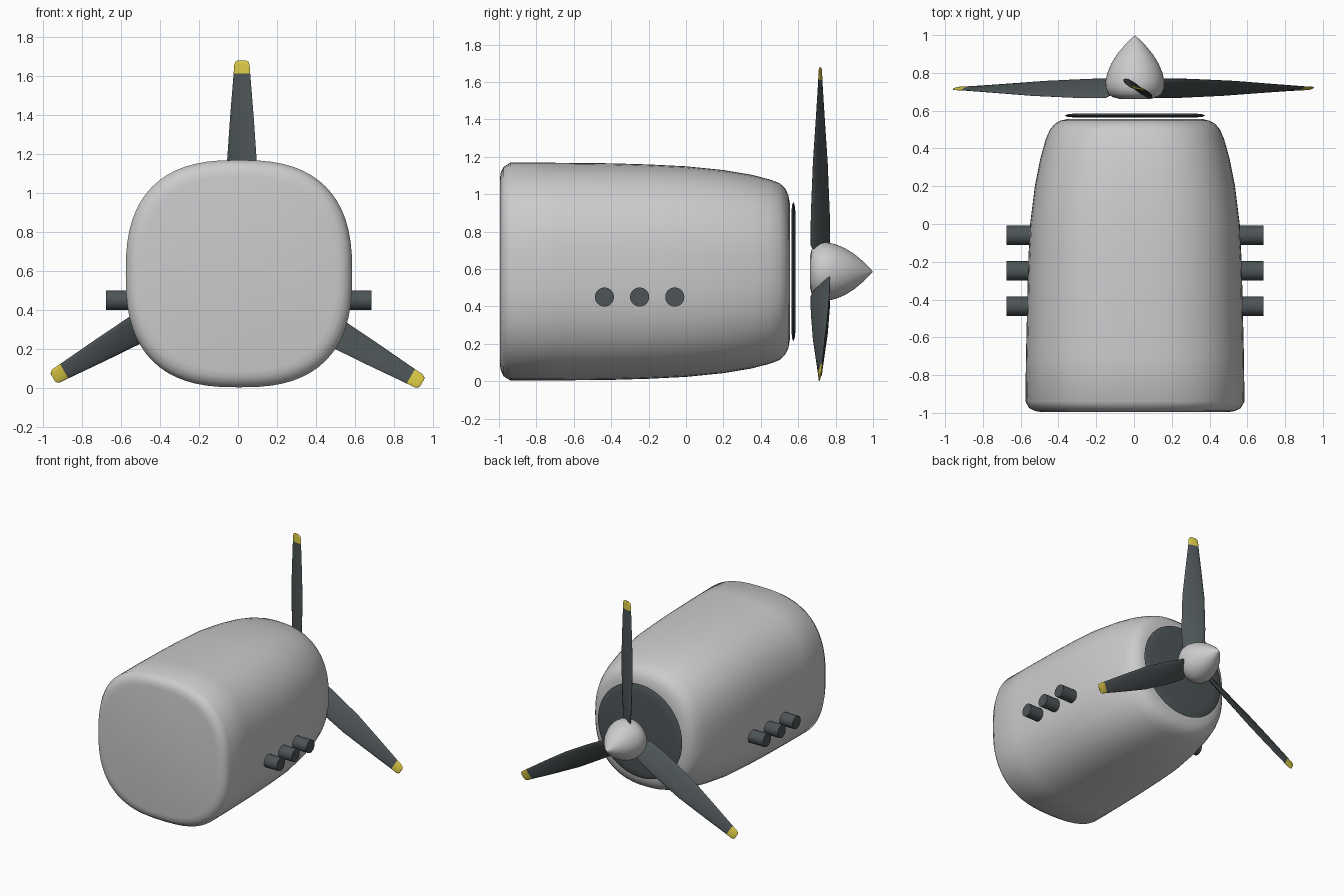
import bpy, bmesh
from math import sin, cos, pi, radians, copysign
from mathutils import Matrix, Vector

cube = bpy.data.objects.get("Cube")
if cube:
    bpy.data.objects.remove(cube, do_unlink=True)

CX, CZ = 0.005, 0.586  # engine axis


def material(name, rgb, rough=0.5):
    m = bpy.data.materials.new(name)
    m.use_nodes = True
    m.diffuse_color = (*rgb, 1)
    bsdf = m.node_tree.nodes["Principled BSDF"]
    bsdf.inputs["Base Color"].default_value = (*rgb, 1)
    bsdf.inputs["Roughness"].default_value = rough
    return m


LIGHT = material("light grey metal", (0.60, 0.60, 0.61))
DARK = material("dark grey", (0.075, 0.09, 0.095))
YELLOW = material("tip yellow", (0.72, 0.60, 0.06))


def loft(name, rings, mats, angle=40):
    """Skin a list of equal-length rings and cap both ends."""
    bm = bmesh.new()
    loops = [[bm.verts.new(p) for p in ring] for ring in rings]
    n = len(loops[0])
    for a, b in zip(loops, loops[1:]):
        for i in range(n):
            j = (i + 1) % n
            bm.faces.new((a[i], a[j], b[j], b[i]))
    bm.faces.new(loops[0])
    bm.faces.new(loops[-1])
    bmesh.ops.recalc_face_normals(bm, faces=bm.faces)
    me = bpy.data.meshes.new(name)
    bm.to_mesh(me)
    bm.free()
    for m in mats:
        me.materials.append(m)
    ob = bpy.data.objects.new(name, me)
    bpy.context.collection.objects.link(ob)
    bpy.ops.object.select_all(action='DESELECT')
    ob.select_set(True)
    bpy.context.view_layer.objects.active = ob
    bpy.ops.object.shade_smooth_by_angle(angle=radians(angle))
    return ob


def oval(y, rx, rz, power=2.0, n=64):
    """Superellipse ring around the engine axis."""
    def s(v):
        return copysign(abs(v) ** (2 / power), v)
    return [(CX + rx * s(cos(2 * pi * i / n)), y, CZ + rz * s(sin(2 * pi * i / n)))
            for i in range(n)]


# Cowling: y, half width, half height, squareness
cowl = [(-0.995, 0.50, 0.50, 2.5), (-0.99, 0.53, 0.53, 2.55), (-0.975, 0.56, 0.56, 2.6),
        (-0.94, 0.58, 0.582, 2.6), (-0.7, 0.577, 0.582, 2.6), (-0.4, 0.57, 0.579, 2.6),
        (-0.2, 0.565, 0.573, 2.6), (0.0, 0.555, 0.563, 2.6), (0.2, 0.53, 0.543, 2.55),
        (0.35, 0.50, 0.518, 2.5), (0.45, 0.472, 0.492, 2.45), (0.5, 0.45, 0.473, 2.4),
        (0.53, 0.425, 0.445, 2.35), (0.547, 0.395, 0.41, 2.25), (0.555, 0.36, 0.365, 2.1)]
loft("engine_cowling", [oval(*c) for c in cowl], [LIGHT], 60)

# Intake disc at the nose
disc = [(0.563, 0.31), (0.567, 0.355), (0.574, 0.373), (0.581, 0.355), (0.586, 0.31)]
loft("intake_disc", [oval(y, r, r) for y, r in disc], [DARK], 50)

# Propeller shaft hidden between the disc and the spinner
# Spinner
spin = [(0.662, 0.08), (0.672, 0.12), (0.69, 0.142), (0.72, 0.154), (0.755, 0.156),
        (0.80, 0.146), (0.85, 0.125), (0.90, 0.094), (0.95, 0.052), (0.98, 0.021),
        (0.998, 0.002)]
loft("spinner", [oval(y, r, r, n=48) for y, r in spin], [LIGHT], 60)

# Blades: radius, chord, pitch in degrees, thickness
blade = [(0.12, 0.13, 38, 0.022), (0.14, 0.165, 38, 0.03), (0.3, 0.18, 34, 0.028),
         (0.58, 0.17, 27, 0.024), (0.8, 0.13, 21, 0.02), (1.025, 0.087, 12, 0.014),
         (1.07, 0.08, 11, 0.012), (1.085, 0.068, 10, 0.01), (1.092, 0.045, 10, 0.006)]


def blade_ring(r, chord, pitch, thick, turn, n=16):
    ring = []
    for i in range(n):
        a = 2 * pi * i / n
        u, v = chord / 2 * cos(a), thick / 2 * sin(a)
        p = radians(pitch)
        point = Vector((0.015 + u * cos(p) + v * sin(p), -u * sin(p) + v * cos(p), r))
        ring.append(Matrix.Rotation(turn, 3, 'Y') @ point + Vector((CX, 0.718, CZ)))
    return ring


for k, name in enumerate(("top_blade", "left_blade", "right_blade")):
    turn = k * 2 * pi / 3
    ob = loft(name, [blade_ring(*b, turn) for b in blade], [DARK, YELLOW], 50)
    axis = Vector((sin(turn), 0, cos(turn)))
    hub = Vector((CX, 0.718, CZ))
    for f in ob.data.polygons:  # painted tip
        f.material_index = int((f.center - hub).dot(axis) > 1.03)

# Exhaust stubs, three on each side
for side, label in ((1, "left"), (-1, "right")):
    for k, y in enumerate((-0.06, -0.248, -0.436)):
        rings = [[(CX + side * x, y + 0.051 * cos(2 * pi * i / 32), 0.45 + 0.051 * sin(2 * pi * i / 32))
                  for i in range(32)] for x in (0.48, 0.68)]
        loft(f"{label}_exhaust_{k + 1}", rings, [DARK])
